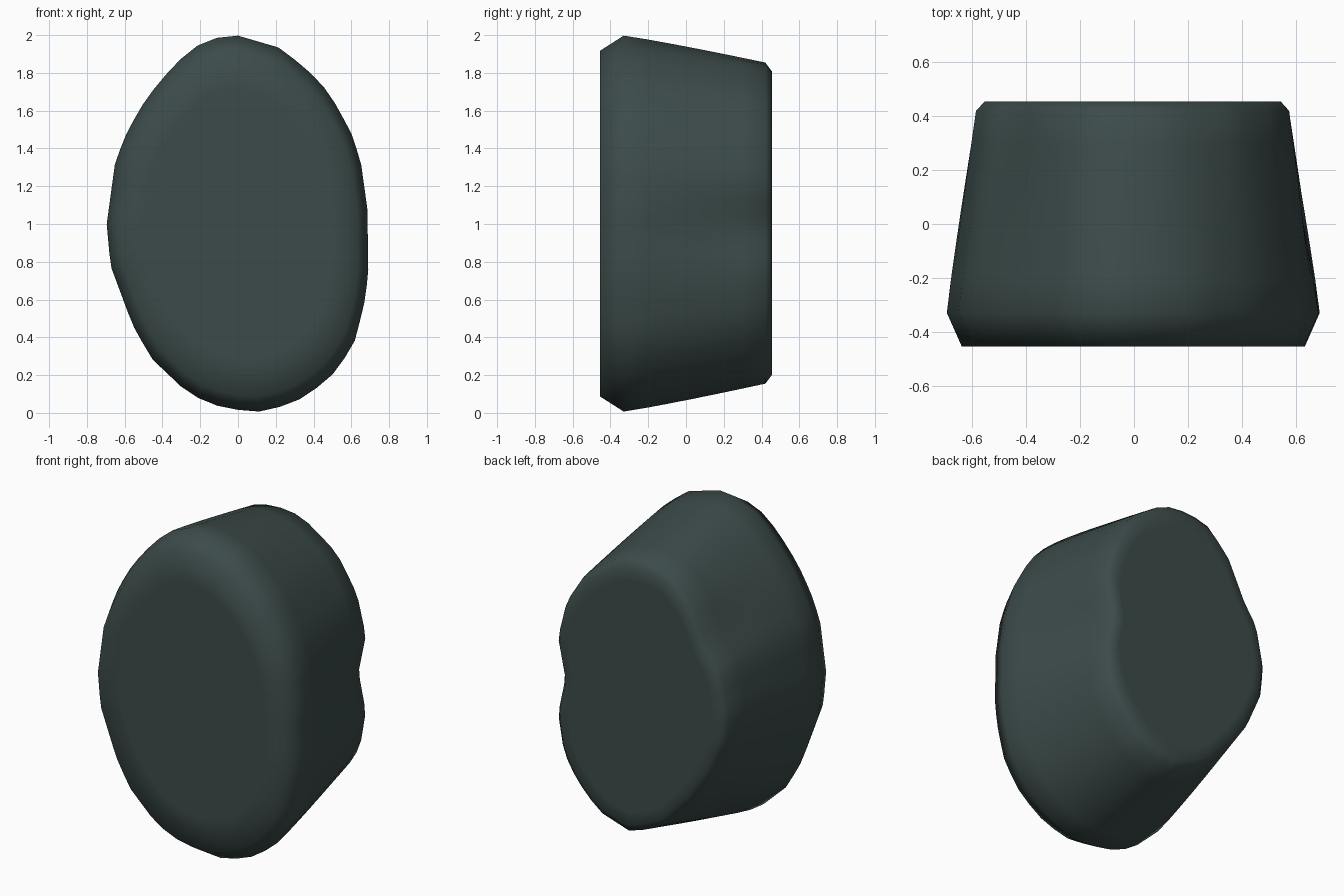
import bpy, bmesh, math

if "Cube" in bpy.data.objects:
    bpy.data.objects.remove(bpy.data.objects["Cube"])

# Outlines (x, z), counter-clockwise: wide front egg and notched back rim
FRONT = [(.69, .73), (.685, 1.08), (.65, 1.33), (.6, 1.48), (.52, 1.63), (.43, 1.76),
         (.23, 1.93), (-.01, 2), (-.1, 1.99), (-.25, 1.93), (-.42, 1.75), (-.52, 1.61),
         (-.59, 1.48), (-.65, 1.33), (-.695, 1.0), (-.675, .78), (-.56, .47), (-.46, .29),
         (-.26, .1), (-.12, .04), (.08, 0), (.28, .045), (.39, .11), (.52, .22), (.615, .37),
         (.665, .56)]
BACK = [(.58, .75), (.53, .98), (.58, 1.22), (.52, 1.46), (.38, 1.68), (.14, 1.84),
        (-.05, 1.86), (-.2, 1.82), (-.33, 1.68), (-.45, 1.43), (-.54, 1.3), (-.59, 1.05),
        (-.57, .87), (-.47, .64), (-.34, .45), (-.15, .25), (.08, .15), (.3, .22),
        (.45, .37), (.54, .52)]
N = 56
TAU = 2 * math.pi


def resample(points):
    """Distances from (0, 1) to the outline at N even angles."""
    radii = []
    for k in range(N):
        a = TAU * k / N
        dx, dz = math.cos(a), math.sin(a)
        best = 0
        for (x0, z0), (x1, z1) in zip(points, points[1:] + points[:1]):
            ex, ez = x1 - x0, z1 - z0
            det = dx * ez - dz * ex
            if abs(det) < 1e-9:
                continue
            r = (x0 * ez - (z0 - 1) * ex) / det
            s = (x0 * dz - (z0 - 1) * dx) / det
            if -1e-6 <= s <= 1 + 1e-6:
                best = max(best, r)
        radii.append(best)
    return radii


front, back = resample(FRONT), resample(BACK)
bm = bmesh.new()


def ring(y, t, scale=1):
    return [bm.verts.new((scale * (f + (b - f) * t) * math.cos(TAU * k / N), y,
                          1 + scale * (f + (b - f) * t) * math.sin(TAU * k / N)))
            for k, (f, b) in enumerate(zip(front, back))]


# Flat front, chamfer, tapering side, small back chamfer, flat back
rings = [ring(-.455, 0, .72), ring(-.455, 0, .92), ring(-.33, 0)]
for i in range(1, 6):
    u = i / 6
    rings.append(ring(-.33 + .75 * u, u ** 1.1))
rings += [ring(.42, 1), ring(.455, 1, .945), ring(.455, 1, .85)]
for a, b in zip(rings, rings[1:]):
    for k in range(N):
        j = (k + 1) % N
        bm.faces.new((a[k], a[j], b[j], b[k]))
bm.faces.new(rings[0])
bm.faces.new(rings[-1])
bmesh.ops.recalc_face_normals(bm, faces=bm.faces)
for f in bm.faces:
    f.smooth = True

mesh = bpy.data.meshes.new("rounded_pad")
bm.to_mesh(mesh)
bm.free()
pad = bpy.data.objects.new("rounded_pad", mesh)
bpy.context.collection.objects.link(pad)

mat = bpy.data.materials.new("dark_green_grey")
mat.diffuse_color = (.045, .07, .068, 1)
mat.use_nodes = True
mat.node_tree.nodes["Principled BSDF"].inputs["Base Color"].default_value = mat.diffuse_color
mesh.materials.append(mat)
